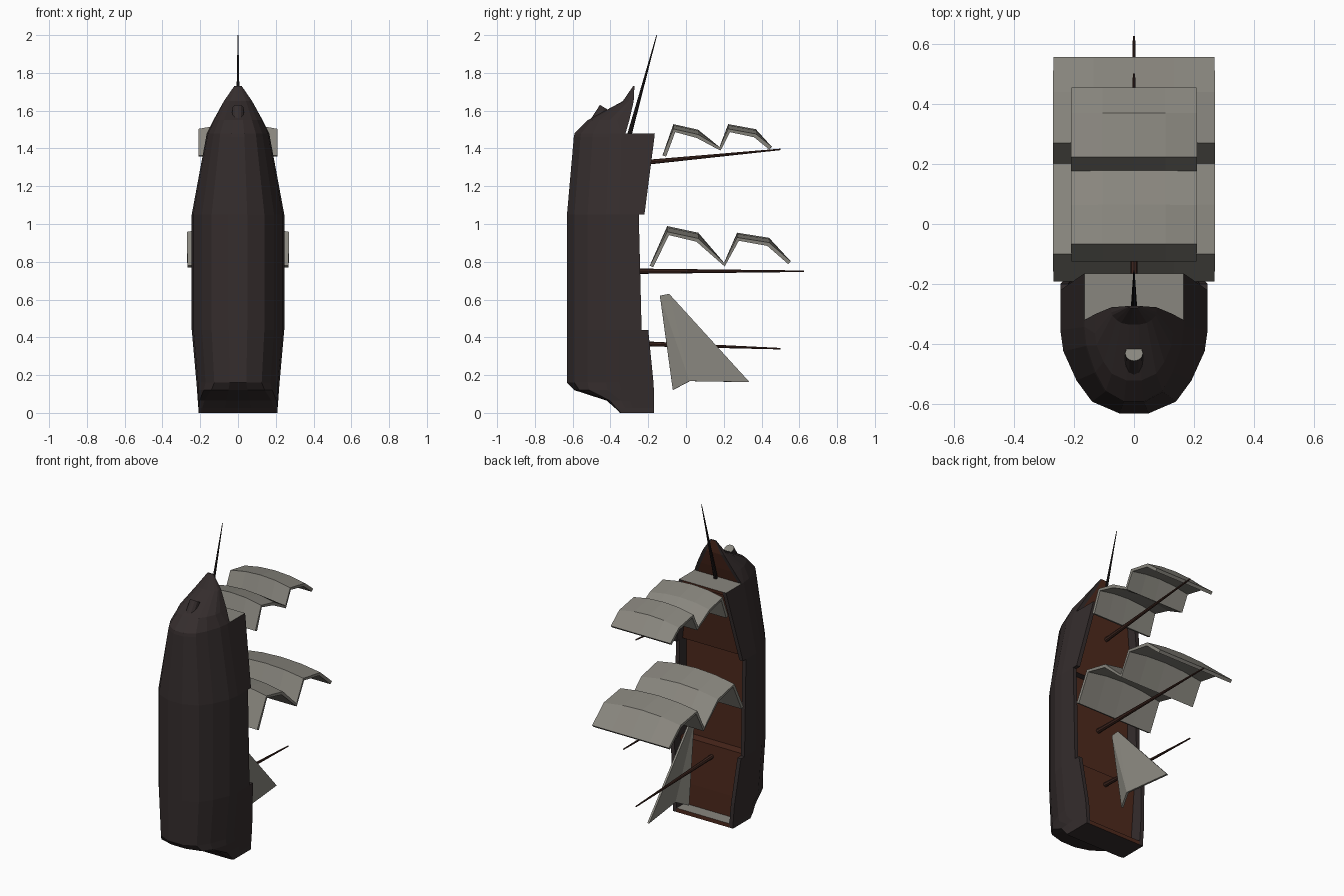
import bpy, bmesh
from mathutils import Vector

cube = bpy.data.objects.get("Cube")
if cube:
    bpy.data.objects.remove(cube)


def material(name, rgb):
    m = bpy.data.materials.new(name)
    m.use_nodes = True
    m.diffuse_color = (*rgb, 1)
    m.node_tree.nodes["Principled BSDF"].inputs["Base Color"].default_value = (*rgb, 1)
    return m


HULL = material("dark hull wood", (0.035, 0.026, 0.026))
DECK = material("red brown deck", (0.075, 0.022, 0.012))
CLOTH = material("grey canvas", (0.25, 0.24, 0.21))
SPAR = material("dark brown spar", (0.05, 0.02, 0.014))
POLE = material("black pole", (0.015, 0.011, 0.011))


def finish(name, bm, mats):
    mesh = bpy.data.meshes.new(name)
    bm.to_mesh(mesh)
    bm.free()
    for m in mats:
        mesh.materials.append(m)
    ob = bpy.data.objects.new(name, mesh)
    bpy.context.collection.objects.link(ob)
    return ob


# Hull: cross-sections from stern to bow; a repeated height makes a step
# height, keel y, rail y, deck y, half width, roundness
SECTIONS = [
    (0, -.35, -.17, -.17, .21, 0),
    (.025, -.375, -.17, -.17, .21, 0),
    (.025, -.375, -.17, -.25, .21, 0),
    (.065, -.42, -.17, -.25, .213, .2),
    (.12, -.59, -.17, -.25, .217, .75),
    (.16, -.63, -.172, -.25, .22, 1),
    (.44, -.63, -.2, -.26, .245, 1),
    (.44, -.63, -.235, -.32, .245, 1),
    (1.05, -.63, -.25, -.32, .245, 1),
    (1.05, -.63, -.22, -.28, .245, 1),
    (1.46, -.594, -.167, -.23, .169, 1),
    (1.46, -.594, -.167, -.167, .169, 1),
    (1.48, -.59, -.165, -.165, .165, 1),
    (1.48, -.59, -.32, -.32, .165, 1),
    (1.55, -.52, -.3, -.3, .13, 1),
    (1.65, -.335, -.277, -.277, .075, 1),
    (1.73, -.28, -.273, -.273, .02, 1),
]
ROUND = [(.2, 1), (.57, .9), (.78, .72), (.96, .47), (1, .29)]
SQUARE = [(.33, 1), (.9, 1), (1, .95), (1, .6), (1, .3)]
WALL = .025


def section(z, keel, rail, deck, w, r):
    ref = rail if z > 1.5 else -.24
    half = []
    for (rx, ry), (sx, sy) in zip(ROUND, SQUARE):
        fx, fy = sx + (rx - sx) * r, sy + (ry - sy) * r
        half.append((w * fx, ref + (keel - ref) * fy))
    inner = max(w - WALL, w * .6)
    half += [(w, rail), (inner, rail), (inner, deck)]
    ring = half + [(-x, y) for x, y in reversed(half)]
    return [Vector((x, y, z)) for x, y in ring]


bm = bmesh.new()
rings = [[bm.verts.new(p) for p in section(*s)] for s in SECTIONS]
n = len(rings[0])
deck_strip = n // 2 - 1
for a, b in zip(rings, rings[1:]):
    for i in range(n):
        j = (i + 1) % n
        f = bm.faces.new((a[i], a[j], b[j], b[i]))
        f.material_index = 1 if i == deck_strip else 0
bm.faces.new(rings[0])
bm.faces.new(rings[-1])
bmesh.ops.remove_doubles(bm, verts=bm.verts, dist=1e-4)
bmesh.ops.dissolve_degenerate(bm, edges=bm.edges, dist=1e-4)
bmesh.ops.recalc_face_normals(bm, faces=bm.faces)
# Inner end walls facing the bow are grey, the ones facing aft are dark
for f in bm.faces:
    z = f.calc_center_median().z
    if f.normal.z > .99 and (z < .1 or 1.4 < z < 1.5):
        f.material_index = 2
    elif f.normal.z < -.99:
        f.material_index = 0
finish("hull", bm, [HULL, DECK, CLOTH])


# Tapered round poles
def pole(name, start, end, r1, r2, mats, sides=8, cap=0):
    start, end = Vector(start), Vector(end)
    d = end - start
    bm = bmesh.new()
    bmesh.ops.create_cone(bm, cap_ends=True, segments=sides, radius1=r1,
                          radius2=r2, depth=d.length)
    bm.normal_update()
    for f in bm.faces:
        if f.normal.z > .9:
            f.material_index = cap
    bm.transform(d.to_track_quat('Z', 'Y').to_matrix().to_4x4())
    bmesh.ops.translate(bm, verts=bm.verts, vec=(start + end) / 2)
    return finish(name, bm, mats)


pole("fore_mast", (0, -.3, 1.318), (0, .5, 1.395), .014, .004, [SPAR])
pole("main_mast", (0, -.34, .75), (0, .625, .75), .015, .004, [SPAR])
pole("mizzen_mast", (0, -.28, .368), (0, .5, .34), .014, .004, [SPAR])
pole("bowsprit", (0, -.3, 1.47), (0, -.155, 2), .012, .002, [POLE])
pole("stem_post", (0, -.545, 1.43), (0, -.43, 1.615), .034, .03, [HULL, CLOTH], 12, 1)


def thicken(ob, t):
    mod = ob.modifiers.new("thickness", 'SOLIDIFY')
    mod.thickness = t
    mod.offset = 0


# Square sails: a two-bay profile (y, z, bulge) swept across the ship
def square_sail(name, width, profile, cols=4):
    bm = bmesh.new()
    rows = []
    for y, z, bulge in profile:
        row = []
        for c in range(cols + 1):
            u = 2 * c / cols - 1
            row.append(bm.verts.new((u * width, y, z + bulge * (1 - u * u))))
        rows.append(row)
    for a, b in zip(rows, rows[1:]):
        for c in range(cols):
            bm.faces.new((a[c], a[c + 1], b[c + 1], b[c]))
    thicken(finish(name, bm, [CLOTH]), .02)


square_sail("main_sail", .268, [
    (-.183, .775, 0), (-.095, .95, .03), (.06, .915, .03), (.203, .785, 0),
    (.275, .92, .025), (.435, .893, .025), (.548, .795, 0)])
square_sail("fore_sail", .208, [
    (-.115, 1.36, 0), (-.062, 1.495, .025), (.06, 1.465, .025), (.18, 1.398, 0),
    (.228, 1.495, .025), (.365, 1.468, .025), (.447, 1.402, 0)])

# Triangular stern sail with a crease down its middle
bm = bmesh.new()
peak, front, tip, foot, low = [bm.verts.new(p) for p in (
    (.045, -.138, .62), (.04, -.09, .63), (.03, .335, .163),
    (.065, .02, .168), (.03, -.068, .122))]
bm.faces.new((peak, low, foot))
bm.faces.new((peak, foot, front))
bm.faces.new((front, foot, tip))
bmesh.ops.recalc_face_normals(bm, faces=bm.faces)
thicken(finish("stern_sail", bm, [CLOTH]), .012)
